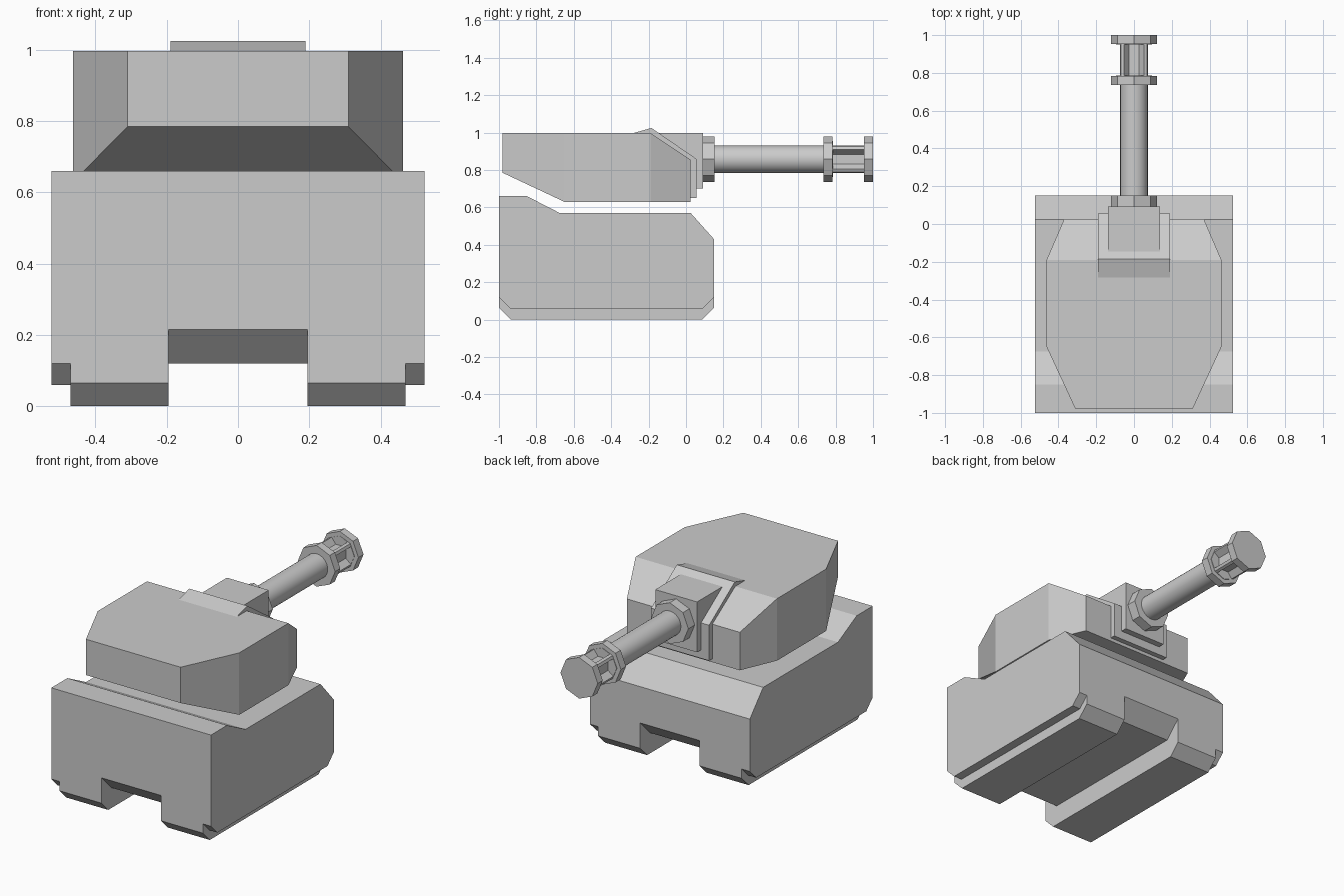
import bpy, bmesh, math
from mathutils import Vector

cube = bpy.data.objects.get("Cube")
if cube:
    bpy.data.objects.remove(cube, do_unlink=True)

GREY = (0.6, 0.6, 0.6, 1)
mat = bpy.data.materials.new("plain grey")
mat.use_nodes = True
mat.diffuse_color = GREY
mat.node_tree.nodes["Principled BSDF"].inputs["Base Color"].default_value = GREY


def finish(bm, name):
    bmesh.ops.recalc_face_normals(bm, faces=bm.faces)
    mesh = bpy.data.meshes.new(name)
    bm.to_mesh(mesh)
    bm.free()
    mesh.materials.append(mat)
    obj = bpy.data.objects.new(name, mesh)
    bpy.context.collection.objects.link(obj)
    return obj


def prism_bm(points, offset):
    """Extrude a polygon by an offset into a closed solid."""
    bm = bmesh.new()
    face = bm.faces.new([bm.verts.new(p) for p in points])
    res = bmesh.ops.extrude_face_region(bm, geom=[face], use_keep_orig=True)
    verts = [v for v in res["geom"] if isinstance(v, bmesh.types.BMVert)]
    bmesh.ops.translate(bm, verts=verts, vec=Vector(offset))
    return bm


def side_prism(name, x0, x1, profile):
    """Solid from a (y, z) side profile running between two x values."""
    return finish(prism_bm([(x0, y, z) for y, z in profile], (x1 - x0, 0, 0)), name)


def lathe(name, rings, sides, z):
    """Closed solid around the gun axis from (y, radius) rings."""
    bm = bmesh.new()
    loops = []
    for y, r in rings:
        angles = [2 * math.pi * i / sides for i in range(sides)]
        loops.append([bm.verts.new((r * math.cos(a), y, z + r * math.sin(a))) for a in angles])
    for a, b in zip(loops, loops[1:]):
        for i in range(sides):
            j = (i + 1) % sides
            bm.faces.new((a[i], a[j], b[j], b[i]))
    bm.faces.new(loops[0])
    bm.faces.new(loops[-1])
    return finish(bm, name)


def cut(target, cutter):
    mod = target.modifiers.new("cut", "BOOLEAN")
    mod.operation, mod.solver, mod.object = "DIFFERENCE", "EXACT", cutter
    bpy.context.view_layer.objects.active = target
    bpy.ops.object.modifier_apply(modifier=mod.name)
    bpy.data.objects.remove(cutter, do_unlink=True)


def smooth(obj, angle):
    bpy.ops.object.select_all(action="DESELECT")
    obj.select_set(True)
    bpy.context.view_layer.objects.active = obj
    bpy.ops.object.shade_smooth_by_angle(angle=math.radians(angle))


# Hull with sloped deck and chamfered track ends
hull = side_prism("hull", -0.523, 0.523, [
    (-1, 0.66), (-0.85, 0.66), (-0.675, 0.57), (0.025, 0.57), (0.15, 0.43),
    (0.15, 0.065), (0.085, 0), (-0.935, 0), (-1, 0.065)])


def under_profile(low, high, inset):
    """Cutter profile: flat underside at low, rising to high at both ends."""
    s = (high - low) / inset * 0.2
    return [(-1.2, -0.2), (-1.2, high + s), (-1 + inset, low),
            (0.15 - inset, low), (0.35, high + s), (0.35, -0.2)]


# Belly channel between the tracks, and the raised side skirts
cut(hull, side_prism("belly_cutter", -0.195, 0.195, under_profile(0.12, 0.215, 0.095)))
for s in (-1, 1):
    cut(hull, side_prism("skirt_cutter", s * 0.47, s * 0.7, under_profile(0.06, 0.12, 0.06)))

# Turret: plan outline trimmed by the front slope and the rear undercut
plan = [(0.31, -0.98), (0.463, -0.65), (0.463, -0.19), (0.37, 0.025)]
outline = plan + [(-x, y) for x, y in reversed(plan)]
bm = prism_bm([(x, y, 0.63) for x, y in outline], (0, 0, 0.367))
for point, normal in (((0, -0.19, 0.997), (0, 0.142, 0.215)),
                      ((0, -0.65, 0.63), (0, -0.155, -0.33))):
    bmesh.ops.bisect_plane(bm, geom=bm.verts[:] + bm.edges[:] + bm.faces[:], dist=1e-5,
                           plane_co=point, plane_no=Vector(normal).normalized(), clear_outer=True)
    bmesh.ops.holes_fill(bm, edges=[e for e in bm.edges if e.is_boundary])
finish(bm, "turret")

# Gun mantlet: bent armour plate and the block in front of it
side_prism("mantlet_plate", -0.19, 0.19, [
    (-0.29, 0.995), (-0.185, 1.025), (0.055, 0.86), (0.055, 0.65), (-0.05, 0.65), (-0.29, 0.9)])
side_prism("mantlet_block", -0.137, 0.137, [
    (-0.15, 0.998), (0.092, 0.998), (0.092, 0.70), (-0.05, 0.70)])

# Gun: collar, barrel and octagonal muzzle
GUN_Z = 0.858
lathe("gun_collar", [(0.05, 0.122), (0.152, 0.122)], 8, GUN_Z)
smooth(lathe("gun_barrel", [(0.1, 0.073), (0.76, 0.073)], 32, GUN_Z), 30)
muzzle = lathe("muzzle", [(0.735, 0.122), (0.783, 0.122), (0.783, 0.096),
                          (0.953, 0.096), (0.953, 0.122), (1.0, 0.122)], 8, GUN_Z)

# Four tapering vents in the muzzle
for k in range(4):
    c, s = round(math.cos(k * math.pi / 2)), round(math.sin(k * math.pi / 2))
    wedge = [(0.04, -0.026), (0.04, 0.026), (0.11, 0.08), (0.11, -0.08)]
    pts = [(r * c - t * s, 0.786, GUN_Z + r * s + t * c) for r, t in wedge]
    cut(muzzle, finish(prism_bm(pts, (0, 0.165, 0)), "vent_cutter"))
